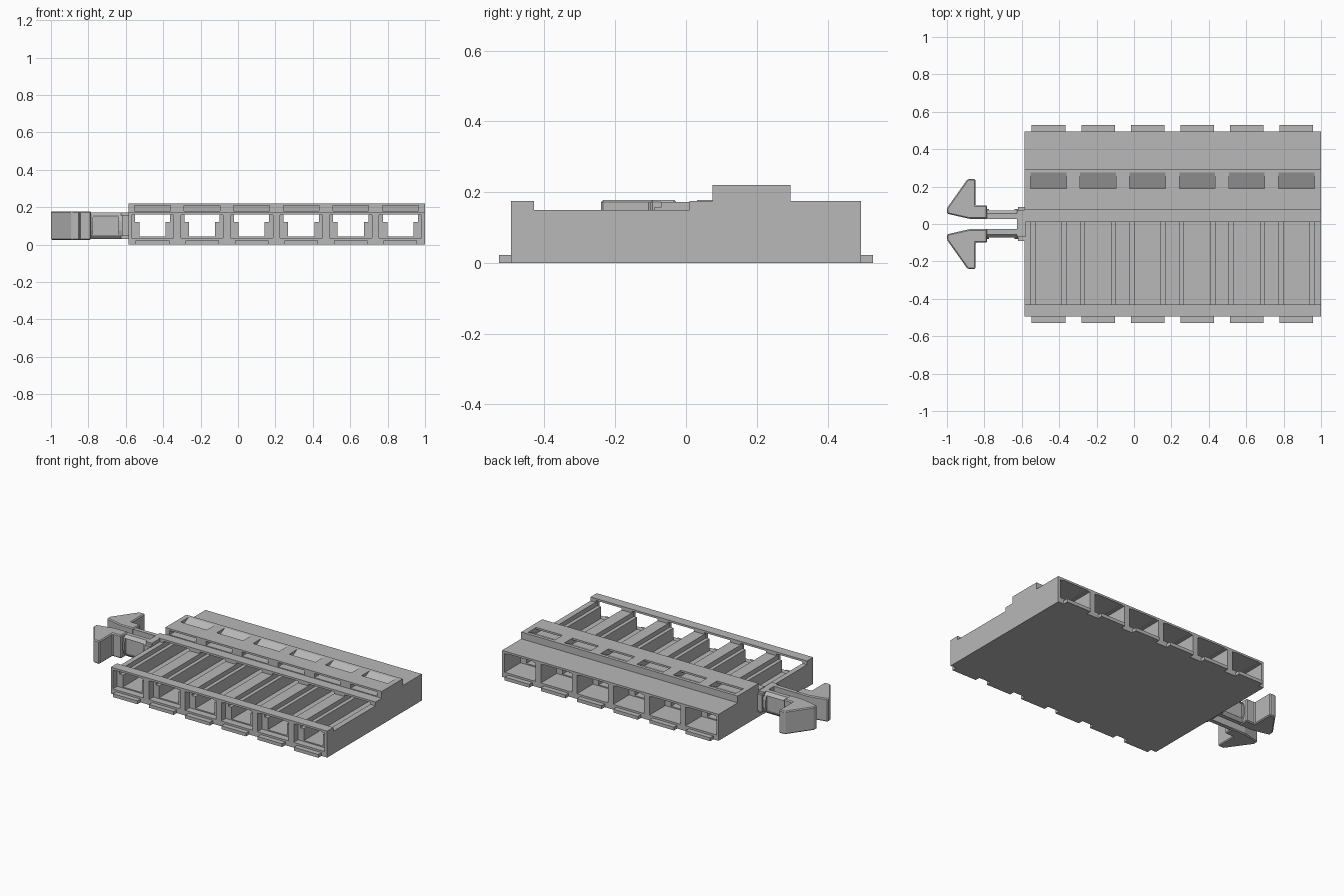
import bpy, bmesh
from mathutils import Vector

cube = bpy.data.objects.get("Cube")
if cube:
    bpy.data.objects.remove(cube, do_unlink=True)

grey = bpy.data.materials.new("plain grey")
grey.use_nodes = True
colour = (0.48, 0.48, 0.48, 1)
grey.diffuse_color = colour
grey.node_tree.nodes["Principled BSDF"].inputs["Base Color"].default_value = colour

CENTRES = [-0.457 + 0.265 * i for i in range(6)]


def prism(name, profile, axis, spans, shifts=(0,)):
    """Extrude a 2D profile along an axis over one span per copy, shifted in x."""
    bm = bmesh.new()
    lo, hi = spans
    for s in shifts:
        verts = []
        for a, b in profile:
            p = {"x": (lo, a, b), "y": (a, lo, b), "z": (a, b, lo)}[axis]
            verts.append(bm.verts.new(Vector(p) + Vector((s, 0, 0))))
        face = bm.faces.new(verts)
        out = bmesh.ops.extrude_face_region(bm, geom=[face])
        d = {"x": (hi - lo, 0, 0), "y": (0, hi - lo, 0), "z": (0, 0, hi - lo)}[axis]
        bmesh.ops.translate(bm, vec=d, verts=[v for v in out["geom"]
                                              if isinstance(v, bmesh.types.BMVert)])
    bmesh.ops.recalc_face_normals(bm, faces=bm.faces)
    mesh = bpy.data.meshes.new(name)
    bm.to_mesh(mesh)
    bm.free()
    obj = bpy.data.objects.new(name, mesh)
    bpy.context.collection.objects.link(obj)
    mesh.materials.append(grey)
    return obj


def rect(a0, a1, b0, b1):
    return [(a0, b0), (a1, b0), (a1, b1), (a0, b1)]


def cut(target, cutter):
    """Apply a boolean difference and discard the cutter."""
    cutter.hide_render = True
    mod = target.modifiers.new("cut", "BOOLEAN")
    mod.operation = "DIFFERENCE"
    mod.solver = "EXACT"
    mod.object = cutter
    bpy.context.view_layer.objects.active = target
    bpy.ops.object.modifier_apply(modifier=mod.name)
    bpy.data.objects.remove(cutter, do_unlink=True)


# Stepped housing
side = [(-0.495, 0), (0.495, 0), (0.495, 0.175), (0.295, 0.175), (0.295, 0.22),
        (0.075, 0.22), (0.075, 0.175), (0.01, 0.175), (0.01, 0.15),
        (-0.43, 0.15), (-0.43, 0.175), (-0.495, 0.175)]
housing = prism("housing", side, "x", (-0.585, 1.0))

# Channels running front to back, wider at the top
channel = [(-0.07, 0.042), (0.07, 0.042), (0.07, 0.12), (0.094, 0.12),
           (0.094, 0.162), (-0.094, 0.162), (-0.094, 0.12), (-0.07, 0.12)]
cut(housing, prism("channel_cutter", channel, "y", (-0.6, 0.6), CENTRES))

# Open top over the front half of each channel
cut(housing, prism("top_cutter", rect(-0.094, 0.094, -0.43, 0.01), "z",
                   (0.12, 0.17), CENTRES))

# Wide mouths at both ends
for name, span in (("front", (-0.6, -0.45)), ("back", (0.33, 0.6))):
    cut(housing, prism(name + "_mouth_cutter", rect(-0.113, 0.113, 0.035, 0.158),
                       "y", span, CENTRES))

# Slits through the ridge, ending in sloped pockets
pocket = [(0.05, 0.18), (0.19, 0.18), (0.285, 0.225), (0.19, 0.225),
          (0.19, 0.208), (0.05, 0.208)]
cut(housing, prism("pocket_cutter", pocket, "x", (-0.096, 0.096), CENTRES))

# Low tabs along both ends
prism("front_tabs", rect(-0.09, 0.09, 0, 0.022), "y", (-0.528, -0.49), CENTRES)
prism("back_tabs", rect(-0.09, 0.09, 0, 0.022), "y", (0.49, 0.528), CENTRES)

# Latch: root, two arms and two barbed heads
prism("latch_root", rect(-0.625, -0.58, -0.07, 0.075), "z", (0.03, 0.172))
head = [(-1, 0.055), (-0.88, 0.028), (-0.785, 0.028), (-0.785, 0.1),
        (-0.848, 0.1), (-0.848, 0.24), (-0.89, 0.24), (-1, 0.085)]
arm = [(0.028, 0.03), (0.055, 0.03), (0.072, 0.048), (0.08, 0.075),
       (0.08, 0.127), (0.072, 0.154), (0.055, 0.172), (0.028, 0.172)]
for label, s in (("back", 1), ("front", -1)):
    h = prism(label + "_latch_head", [(x, s * y) for x, y in head], "z", (0.025, 0.178))
    bevel = h.modifiers.new("soft edges", "BEVEL")
    bevel.width = 0.006
    a = prism(label + "_latch_arm", [(s * y, z) for y, z in arm], "x", (-0.79, -0.58))
    # Shallow recess on the outer side of the arm
    cut(a, prism("recess_cutter", rect(-0.775, -0.64, 0.05, 0.152), "y",
                 (s * 0.066, s * 0.12)))
    # Collar where the arm meets the housing
    prism(label + "_latch_collar", rect(-0.62, -0.58, s * 0.03, s * 0.09), "z",
          (0.045, 0.157))
